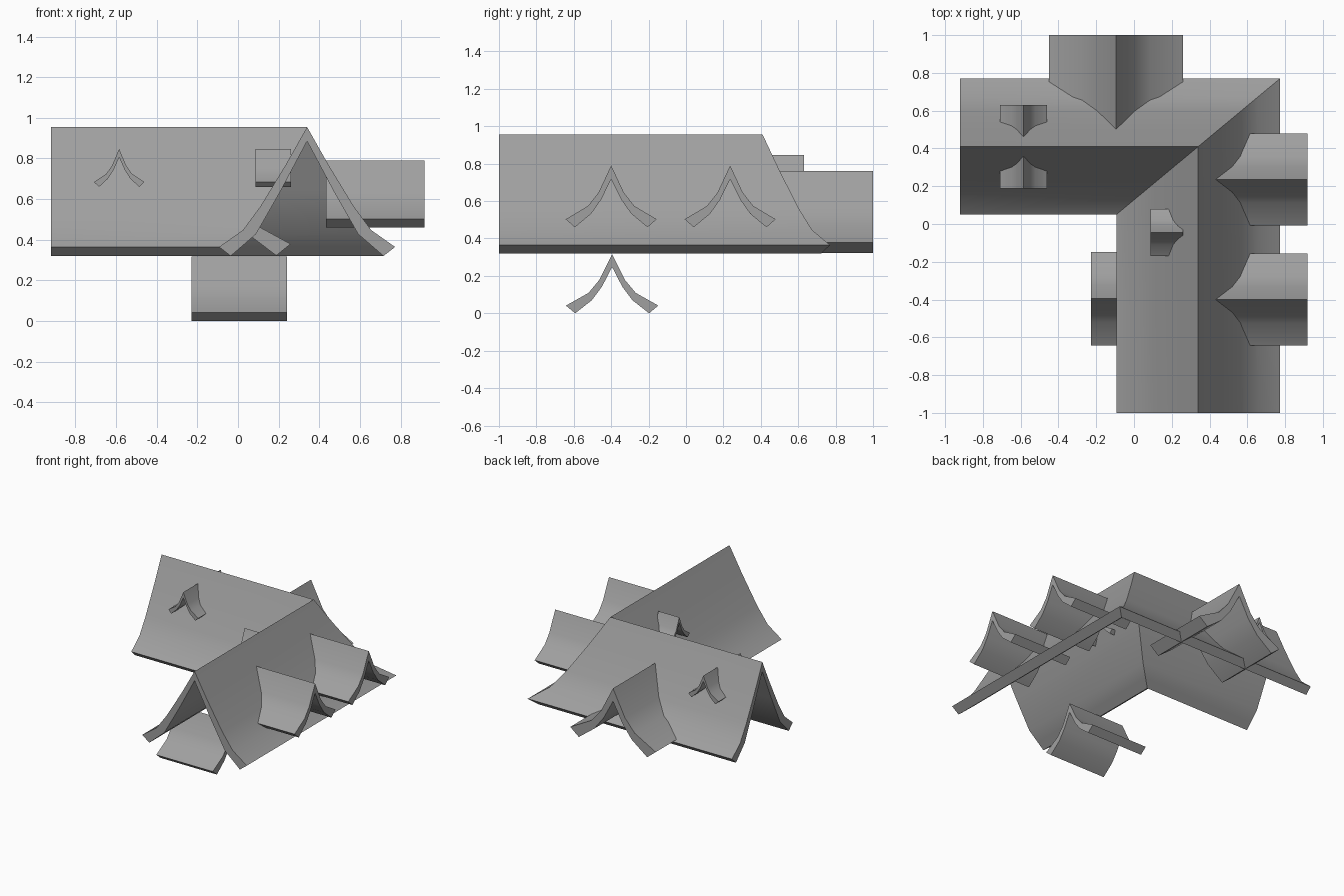
import bpy, bmesh, math

if "Cube" in bpy.data.objects:
    bpy.data.objects.remove(bpy.data.objects["Cube"])

# Half cross-sections (offset, height), normalised to half width 1 and height 1
MAIN_OUT = [(0, 1), (.24, .71), (.53, .385), (.73, .2), (1, .07)]
MAIN_IN = [(.868, 0), (.75, .07), (.58, .17), (.3, .505), (0, .89)]
DORMER_OUT = [(0, 1), (.28, .56), (.51, .345), (1, .13)]
DORMER_IN = [(.8, 0), (.44, .22), (.22, .45), (0, .78)]

# Dark grey roofing
roofing = bpy.data.materials.new("roofing")
roofing.diffuse_color = (.35, .35, .35, 1)
roofing.use_nodes = True
roofing.node_tree.nodes["Principled BSDF"].inputs["Base Color"].default_value = roofing.diffuse_color


def closed_profile(outer, inner):
    """Mirror the half section into a closed curved tent shape."""
    right = outer + inner
    left = [(-t, h) for t, h in reversed(right[1:-1])]
    return right + left


def loft(name, rings):
    """Skin matching rings of points, cap both ends, smooth the curve."""
    bm = bmesh.new()
    loops = [[bm.verts.new(p) for p in ring] for ring in rings]
    n = len(loops[0])
    for a, b in zip(loops, loops[1:]):
        for i in range(n):
            j = (i + 1) % n
            bm.faces.new((a[i], a[j], b[j], b[i]))
    caps = [bm.faces.new(loops[0]), bm.faces.new(loops[-1])]
    bmesh.ops.triangulate(bm, faces=caps)
    bmesh.ops.recalc_face_normals(bm, faces=bm.faces)
    mesh = bpy.data.meshes.new(name)
    bm.to_mesh(mesh)
    bm.free()
    mesh.materials.append(roofing)
    obj = bpy.data.objects.new(name, mesh)
    bpy.context.collection.objects.link(obj)
    bpy.ops.object.select_all(action='DESELECT')
    obj.select_set(True)
    bpy.context.view_layer.objects.active = obj
    bpy.ops.object.shade_smooth_by_angle(angle=math.radians(30))
    return obj


def dormer(name, axis, start, end, ridge, half, z0, z1):
    """Small roof running along an axis, ridge at the given cross position."""
    prof = closed_profile(DORMER_OUT, DORMER_IN)
    rings = []
    for s in (start, end):
        ring = []
        for t, h in prof:
            c, z = ridge + half * t, z0 + (z1 - z0) * h
            ring.append((s, c, z) if axis == 'x' else (c, s, z))
        rings.append(ring)
    return loft(name, rings)


# L-shaped main roof: side wing end, mitred corner, front wing end
RX, HX, RY, HY, Z0, H = .34, .433, .41, .36, .32, .635
main = closed_profile(MAIN_OUT, MAIN_IN)
loft("main_roof", [
    [(-.92, RY + HY * t, Z0 + H * h) for t, h in main],
    [(RX + HX * t, RY + HY * t, Z0 + H * h) for t, h in main],
    [(RX + HX * t, -1, Z0 + H * h) for t, h in main],
])

# Pair of cross gables on the right slope
for label, y in (("front", -.4), ("back", .236)):
    dormer("right_gable_" + label, 'x', .433, .919, y, .243, .46, .79)

# Large back gable and low porch roof on the left
dormer("back_gable", 'y', .48, 1, -.095, .354, .322, .762)
dormer("porch_roof", 'x', -.228, .24, -.395, .247, 0, .317)

# Small dormer roofs
dormer("small_dormer_front", 'y', .188, .36, -.585, .124, .66, .847)
dormer("small_dormer_back", 'y', .46, .63, -.585, .124, .66, .847)
dormer("small_dormer_left", 'x', .087, .26, -.045, .124, .66, .847)
